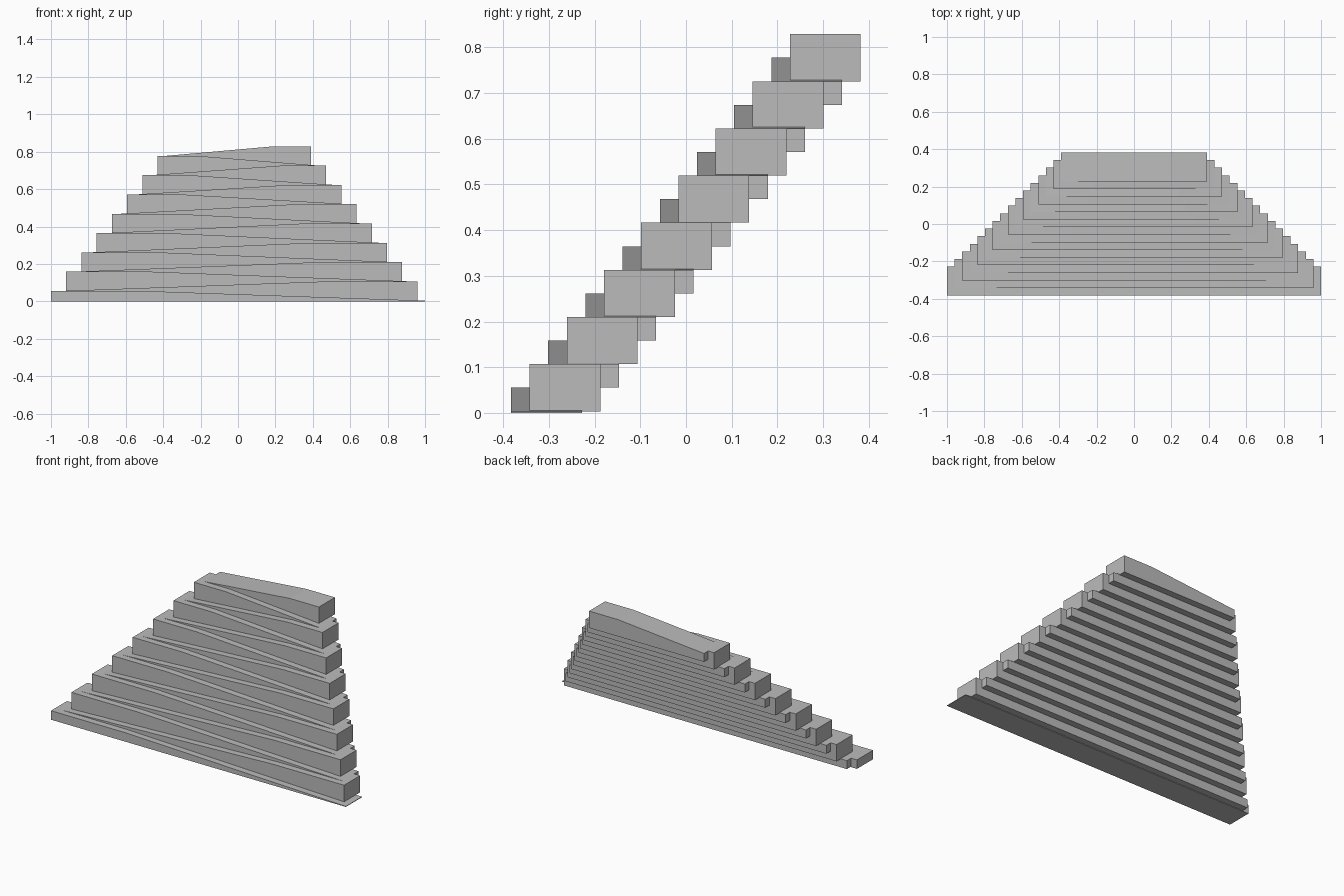
import bpy
import bmesh

default = bpy.data.objects.get("Cube")
if default:
    bpy.data.objects.remove(default, do_unlink=True)

# Single grey material
grey = bpy.data.materials.new("concrete grey")
grey.use_nodes = True
colour = (0.5, 0.5, 0.5, 1)
grey.diffuse_color = colour
grey.node_tree.nodes["Principled BSDF"].inputs["Base Color"].default_value = colour

COUNT = 16
INSET = 0.0407     # each flight is shorter at both ends and set further back
RISE = 0.0516      # height gained by each flight
DEPTH = 0.155
FRONT = -0.383
LIFT = 0.0035


def ramp_flight(i):
    """A sloping flight with a flat bottom and a level landing at its high end."""
    half = 1 - INSET * i
    side = 1 if i % 2 else -1          # end where the landing lies
    low = LIFT + RISE * i
    high = low + RISE
    bottom = max(0, low - RISE)
    profile = [(-half, bottom), (half, bottom), (half, high),
               (half * 0.5, high), (-half, low)]
    y = FRONT + INSET * i
    bm = bmesh.new()
    verts = [bm.verts.new((side * x, y, z)) for x, z in profile]
    face = bm.faces.new(verts)
    extruded = bmesh.ops.extrude_face_region(bm, geom=[face])
    moved = [v for v in extruded["geom"] if isinstance(v, bmesh.types.BMVert)]
    bmesh.ops.translate(bm, verts=moved, vec=(0, DEPTH, 0))
    bmesh.ops.recalc_face_normals(bm, faces=bm.faces)
    mesh = bpy.data.meshes.new(f"ramp_flight_{i + 1}")
    bm.to_mesh(mesh)
    bm.free()
    mesh.materials.append(grey)
    bpy.context.collection.objects.link(bpy.data.objects.new(mesh.name, mesh))


# Switchback ramp, flights alternating direction
for index in range(COUNT):
    ramp_flight(index)
